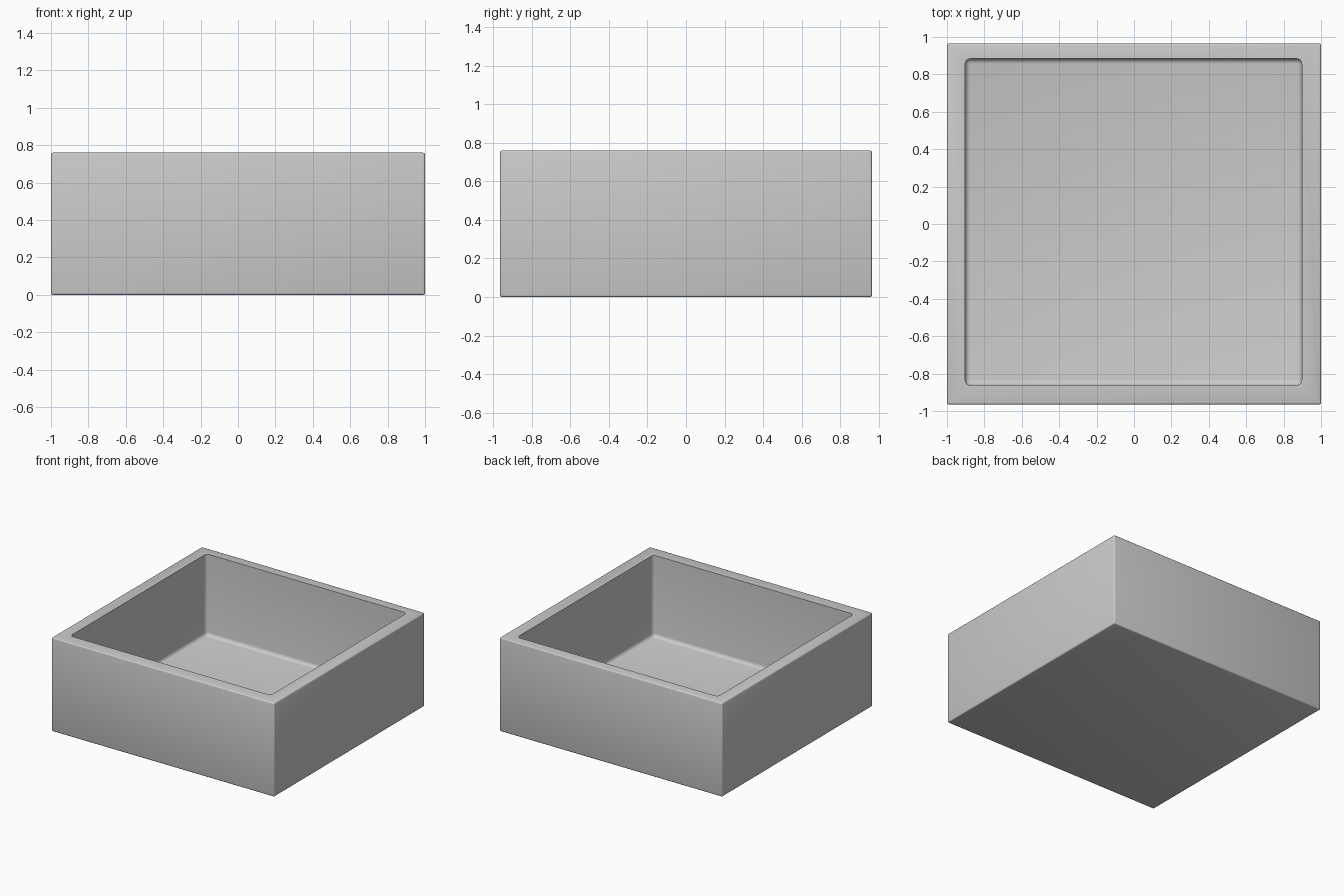
import bpy, bmesh
from math import radians
from mathutils import Vector

if "Cube" in bpy.data.objects:
    bpy.data.objects.remove(bpy.data.objects["Cube"])


def rounded_box(name, lo, hi, radius, segments):
    """Box between two corners with all edges rounded."""
    bm = bmesh.new()
    bmesh.ops.create_cube(bm, size=1)
    lo, hi = Vector(lo), Vector(hi)
    for v in bm.verts:
        v.co = Vector([l + (c + 0.5) * (h - l) for c, l, h in zip(v.co, lo, hi)])
    bmesh.ops.bevel(bm, geom=bm.edges[:], offset=radius, segments=segments,
                    profile=0.5, affect='EDGES')
    bmesh.ops.recalc_face_normals(bm, faces=bm.faces[:])
    mesh = bpy.data.meshes.new(name)
    bm.to_mesh(mesh)
    bm.free()
    obj = bpy.data.objects.new(name, mesh)
    bpy.context.collection.objects.link(obj)
    return obj


# Outer body with finely softened edges
tray = rounded_box("tray", (-1, -0.965, 0), (1, 0.965, 0.76), 0.01, 3)

# Slightly off-centre cavity with rounded corners and floor
cavity = rounded_box("cavity_cutter", (-0.903, -0.862, 0.1),
                     (0.897, 0.884, 1.2), 0.028, 4)
cavity.hide_render = True

cut = tray.modifiers.new("cavity", 'BOOLEAN')
cut.operation = 'DIFFERENCE'
cut.solver = 'EXACT'
cut.object = cavity

bpy.ops.object.select_all(action='DESELECT')
tray.select_set(True)
bpy.context.view_layer.objects.active = tray
bpy.ops.object.modifier_apply(modifier=cut.name)
bpy.data.objects.remove(cavity)

bpy.ops.object.shade_smooth_by_angle(angle=radians(35))
